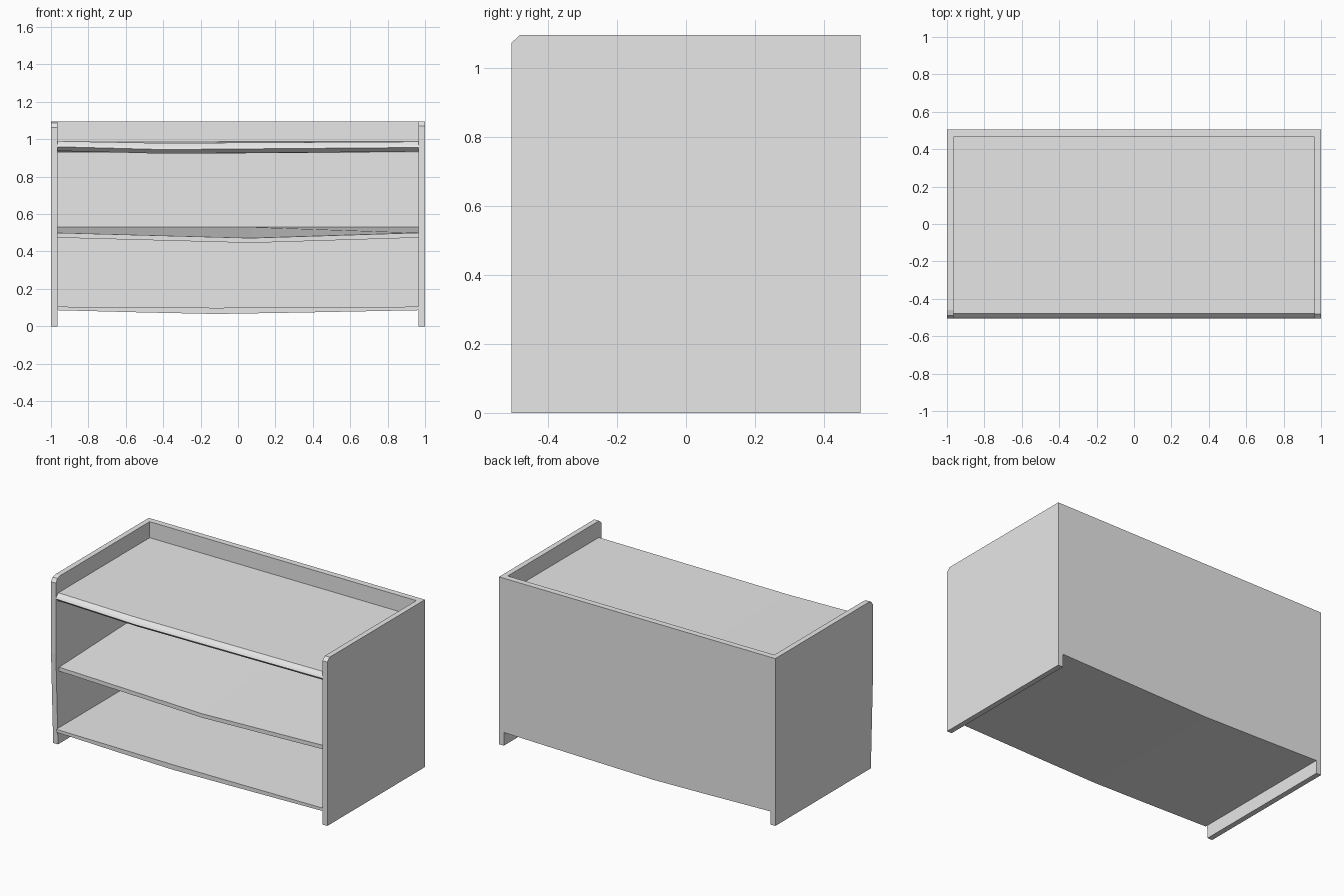
import bpy
import bmesh

if "Cube" in bpy.data.objects:
    bpy.data.objects.remove(bpy.data.objects["Cube"])

grey = bpy.data.materials.new("light_grey")
grey.use_nodes = True
grey.diffuse_color = (0.8, 0.8, 0.8, 1)
grey.node_tree.nodes["Principled BSDF"].inputs["Base Color"].default_value = (0.8, 0.8, 0.8, 1)

INNER = 0.965   # inner face of the side panels
BACK = 0.465    # inner face of the back panel
FRONT = -0.505


def loft(name, profile, stations):
    """Sweep a (y, z, sag weight) profile along x through (x, drop) stations."""
    bm = bmesh.new()
    rings = [[bm.verts.new((x, y, z - drop * weight)) for y, z, weight in profile]
             for x, drop in stations]
    n = len(profile)
    for a, b in zip(rings, rings[1:]):
        for i in range(n):
            j = (i + 1) % n
            bm.faces.new((a[i], a[j], b[j], b[i]))
    bm.faces.new(rings[0])
    bm.faces.new(rings[-1])
    bmesh.ops.recalc_face_normals(bm, faces=bm.faces)
    mesh = bpy.data.meshes.new(name)
    bm.to_mesh(mesh)
    bm.free()
    mesh.materials.append(grey)
    obj = bpy.data.objects.new(name, mesh)
    bpy.context.collection.objects.link(obj)
    return obj


# Side panels, each with its own worn front corner
loft("left_side",
     [(0.505, 0, 0), (0.505, 1.095, 0), (-0.48, 1.095, 0), (FRONT, 1.072, 0), (FRONT, 0, 0)],
     [(INNER, 0), (1, 0)])
loft("right_side",
     [(0.505, 0, 0), (0.505, 1.095, 0), (-0.46, 1.095, 0), (-0.488, 1.087, 0),
      (FRONT, 1.063, 0), (FRONT, 0.6, 0), (-0.483, 0, 0)],
     [(-1, 0), (-INNER, 0)])

# Bottom shelf and back panel share a sagging lower edge
low_sag = [(-INNER, 0), (-0.5, 0.012), (-0.12, 0.02), (0.3, 0.013), (INNER, 0)]
loft("back_panel",
     [(0.505, 0.086, 1), (0.505, 1.095, 0), (BACK, 1.095, 0), (BACK, 0.086, 1)], low_sag)
loft("bottom_shelf",
     [(BACK, 0.086, 1), (BACK, 0.105, 0.3), (-0.5, 0.105, 0.3), (-0.5, 0.086, 1)], low_sag)

# Middle shelf, drooping towards its front edge
loft("middle_shelf",
     [(BACK, 0.5, 0), (BACK, 0.53, 0), (-0.47, 0.5, 1), (-0.47, 0.474, 1)],
     [(-INNER, 0), (0.07, 0.028), (INNER, 0)])

# Top board with a rounded, undercut front edge
loft("top_board",
     [(BACK, 0.93, 0), (BACK, 0.99, 0), (-0.478, 0.99, 0.7), (-0.497, 0.973, 1),
      (FRONT, 0.96, 1), (-0.48, 0.938, 1)],
     [(-INNER, 0), (-0.4, 0.015), (INNER, 0.004)])
